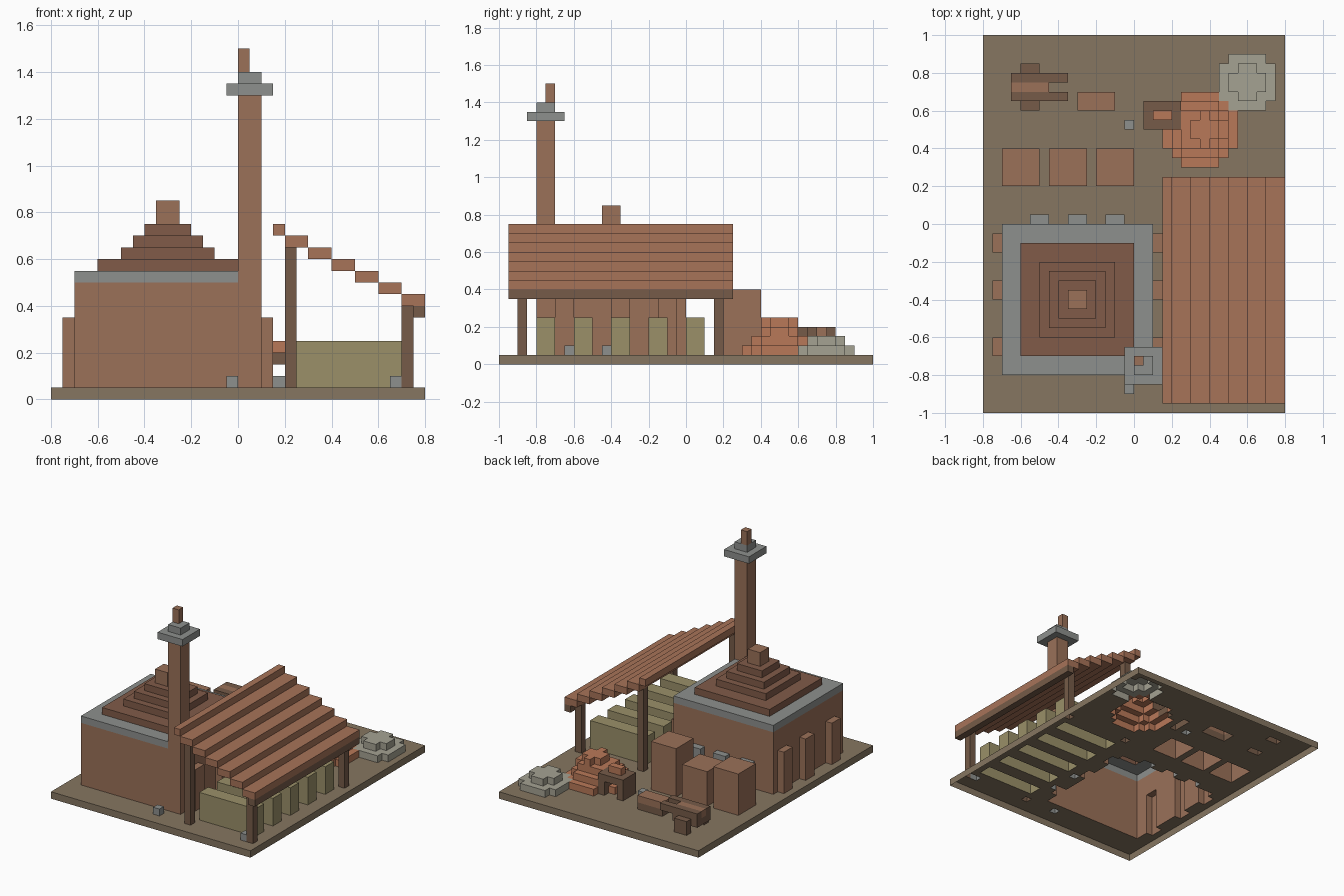
import bpy, bmesh, math

if "Cube" in bpy.data.objects:
    bpy.data.objects.remove(bpy.data.objects["Cube"])

U = 0.05                      # block size; the whole model sits on this grid
cells = {}                    # grid cell -> part name
colours = {}                  # part name -> colour

BRICK = (0.60, 0.44, 0.35)
TILE = (0.50, 0.36, 0.29)
SLAT = (0.65, 0.45, 0.35)
WOOD = (0.46, 0.36, 0.29)
STONE = (0.55, 0.56, 0.55)
RUBBLE = (0.64, 0.63, 0.57)
STRAW = (0.60, 0.56, 0.41)
CLAY = (0.72, 0.47, 0.35)
EARTH = (0.52, 0.46, 0.38)


def box(name, colour, x, y, z):
    """Fill a block given its (min, max) on each axis."""
    colours[name] = colour
    rx, ry, rz = [range(round(a / U), round(b / U)) for a, b in (x, y, z)]
    for i in rx:
        for j in ry:
            for k in rz:
                cells[i, j, k] = name


def heap(name, colour, cx, cy, radii):
    """Stepped mound of round layers, starting on the ground."""
    colours[name] = colour
    for k, r in enumerate(radii):
        for i in range(-16, 16):
            for j in range(-20, 20):
                if math.hypot((i + .5) * U - cx, (j + .5) * U - cy) < r:
                    cells.setdefault((i, j, k + 1), name)


# ground slab
box("ground", EARTH, (-.8, .8), (-1, 1), (0, .05))

# kiln body, stone collar and stepped roof
box("kiln_body", BRICK, (-.7, .1), (-.8, 0), (.05, .5))
box("kiln_collar", STONE, (-.7, .1), (-.8, 0), (.5, .55))
for n, (half, z0, z1) in enumerate([(.3, .55, .6), (.2, .6, .65), (.15, .65, .7),
                                    (.1, .7, .75), (.05, .75, .85)]):
    box("kiln_vent_top" if n == 4 else f"kiln_roof_tier_{n + 1}",
        BRICK if n == 4 else TILE,
        (-.3 - half, -.3 + half), (-.4 - half, -.4 + half), (z0, z1))

# kiln buttresses on both sides, firebox doors at the back
for n, y in enumerate([-.7, -.4, -.15]):
    box(f"buttress_left_{n + 1}", BRICK, (-.75, -.7), (y, y + .1), (.05, .35))
    box(f"buttress_right_{n + 1}", BRICK, (.1, .15), (y, y + .1), (.05, .35))
for n, x in enumerate([-.55, -.35, -.15]):
    box(f"firebox_door_{n + 1}", STONE, (x, x + .1), (0, .05), (.05, .25))

# chimney
box("chimney_shaft", BRICK, (0, .1), (-.8, -.7), (.05, 1.3))
box("chimney_cap", STONE, (-.05, .15), (-.85, -.65), (1.3, 1.35))
box("chimney_cap", STONE, (0, .1), (-.8, -.7), (1.35, 1.4))
box("chimney_pot", BRICK, (0, .05), (-.75, -.7), (1.4, 1.5))

# drying shed: stepped slats, eave beam, four posts
box("shed_slat_1", SLAT, (.15, .2), (-.95, .25), (.7, .75))
for n in range(6):
    x, z = .2 + .1 * n, .65 - .05 * n
    box(f"shed_slat_{n + 2}", SLAT, (x, x + .1), (-.95, .25), (z, z + .05))
box("eave_beam", WOOD, (.75, .8), (-.95, .25), (.35, .4))
for side, y in (("front", -.9), ("back", .15)):
    box(f"high_post_{side}", WOOD, (.2, .25), (y, y + .05), (.05, .65))
    box(f"low_post_{side}", WOOD, (.7, .75), (y, y + .05), (.05, .4))

# rows of drying bricks under the shed
for n in range(5):
    y = -.8 + .2 * n
    box(f"drying_row_{n + 1}", STRAW, (.25, .7), (y, y + .1), (.05, .25))

# finished brick stacks
for n, (x, top) in enumerate([(-.7, .35), (-.45, .3), (-.2, .4)]):
    box(f"brick_stack_{n + 1}", BRICK, (x, x + .2), (.2, .4), (.05, top))

# handcart with load, wheels and handles
box("cart_body", WOOD, (-.65, -.45), (.65, .8), (.1, .2))
box("cart_load", BRICK, (-.65, -.45), (.7, .75), (.15, .2))
for side, wy, hy in (("near", .6, .65), ("far", .8, .75)):
    box(f"cart_wheel_{side}", WOOD, (-.6, -.5), (wy, wy + .05), (.05, .15))
    box(f"cart_handle_{side}", WOOD, (-.45, -.35), (hy, hy + .05), (.15, .2))

# low pallet of bricks
box("pallet", WOOD, (-.3, -.1), (.6, .7), (.05, .1))
box("pallet_bricks", BRICK, (-.3, -.1), (.6, .7), (.1, .15))

# moulding bench with one wet brick
box("bench_top", WOOD, (.05, .25), (.5, .65), (.15, .2))
box("bench_leg_left", WOOD, (.05, .1), (.5, .65), (.05, .15))
box("bench_leg_right", WOOD, (.2, .25), (.5, .65), (.05, .15))
box("bench_brick", CLAY, (.1, .2), (.55, .6), (.2, .25))

# clay heap and stone heap
heap("clay_heap", CLAY, .36, .5, [.2, .16, .12, .08])
heap("stone_heap", RUBBLE, .6, .75, [.16, .1])

# loose stones
for n, (x, y) in enumerate([(-.05, -.9), (.65, -.9), (.15, -.65), (.15, -.45), (-.05, .5)]):
    box(f"loose_stone_{n + 1}", STONE, (x, x + .05), (y, y + .05), (.05, .1))

# turn each part into a mesh, keeping only faces that meet open air
SIDES = []
for axis in range(3):
    for s in (0, 1):
        a, b = (axis + 1) % 3, (axis + 2) % 3
        quad = []
        for u, v in [(0, 0), (1, 0), (1, 1), (0, 1)][::1 if s else -1]:
            p = [0, 0, 0]
            p[axis], p[a], p[b] = s, u, v
            quad.append(tuple(p))
        step = [0, 0, 0]
        step[axis] = 2 * s - 1
        SIDES.append((step, quad))

meshes, verts, mats = {}, {}, {}
for cell, name in cells.items():
    bm = meshes.setdefault(name, bmesh.new()) if name not in meshes else meshes[name]
    known = verts.setdefault(name, {})
    for step, quad in SIDES:
        near = tuple(c + d for c, d in zip(cell, step))
        if near in cells or near[2] < 0:      # hidden, or open underside
            continue
        face = []
        for q in quad:
            key = tuple(c + d for c, d in zip(cell, q))
            if key not in known:
                known[key] = bm.verts.new([c * U for c in key])
            face.append(known[key])
        bm.faces.new(face)

for name, bm in meshes.items():
    me = bpy.data.meshes.new(name)
    bm.to_mesh(me)
    bm.free()
    col = colours[name]
    if col not in mats:
        mats[col] = bpy.data.materials.new("paint")
        mats[col].diffuse_color = (*[c ** 2.2 for c in col], 1)
    me.materials.append(mats[col])
    bpy.context.collection.objects.link(bpy.data.objects.new(name, me))

for m in bpy.data.materials:
    if m.users and not m.is_grease_pencil:
        m.use_nodes = True
        m.node_tree.nodes["Principled BSDF"].inputs["Base Color"].default_value = m.diffuse_color
